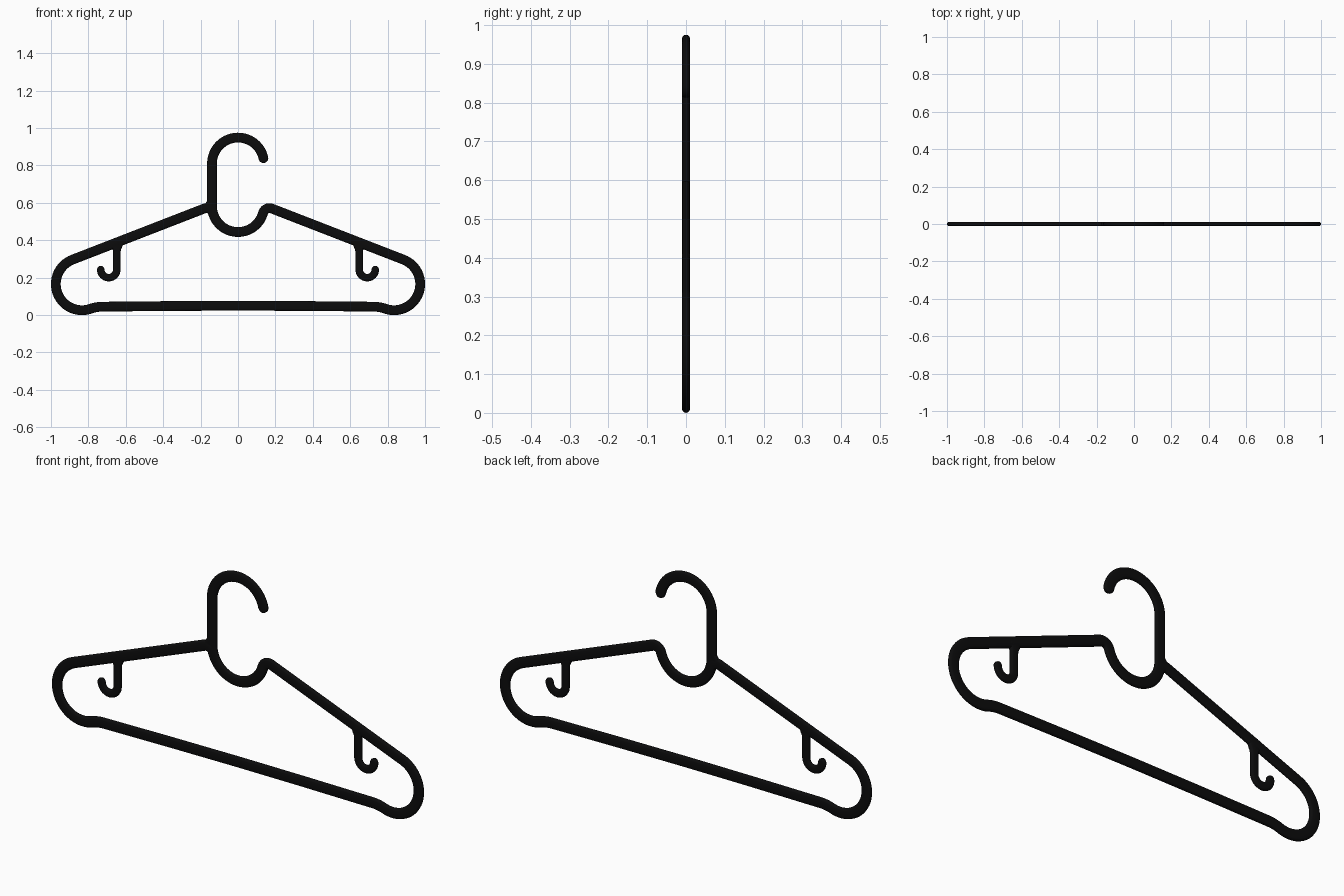
import bpy, bmesh, math
from mathutils import Vector

if "Cube" in bpy.data.objects:
    bpy.data.objects.remove(bpy.data.objects["Cube"])

D = 0.0105   # half depth of the flat rod
W = 0.026    # half width of the main rod

black = bpy.data.materials.new("black_plastic")
black.diffuse_color = (0.0035, 0.0035, 0.0037, 1)
black.use_nodes = True
black.node_tree.nodes["Principled BSDF"].inputs["Base Color"].default_value = black.diffuse_color


def arc(cx, cz, r, a0, a1, n):
    return [(cx + r * math.cos(math.radians(a0 + (a1 - a0) * i / n)),
             cz + r * math.sin(math.radians(a0 + (a1 - a0) * i / n))) for i in range(n + 1)]


def sweep(name, path, widths=None, closed=False, n=6):
    """Sweep a flat, round-edged section along an x-z path; open ends get round caps."""
    pts = [Vector(p) for p in path]
    count = len(pts)
    widths = widths or [W] * count
    rings = []
    for i, p in enumerate(pts):
        a = pts[i - 1] if closed or i else p
        b = pts[(i + 1) % count] if closed or i < count - 1 else p
        rings.append((p, (b - a).normalized(), widths[i]))
    if not closed:
        steps = [math.radians(a) for a in (15, 30, 45, 60, 75, 87)]

        def cap(ring, sign):
            p, t, w = ring
            return [(p + t * sign * w * math.sin(s), t, w * math.cos(s)) for s in steps]
        rings = cap(rings[0], -1)[::-1] + rings + cap(rings[-1], 1)
    bm = bmesh.new()
    loops = []
    for p, t, w in rings:
        r, side, loop = min(w, D), Vector((-t.y, t.x)), []
        for s in (0, 1):
            for k in range(n + 1):
                ang = -math.pi / 2 + math.pi * k / n + math.pi * s
                u = (w - r) * (1 - 2 * s) + r * math.cos(ang)
                q = p + side * u
                loop.append(bm.verts.new((q.x, r * math.sin(ang), q.y)))
        loops.append(loop)
    m = len(loops[0])
    for i in range(len(loops) if closed else len(loops) - 1):
        a, b = loops[i], loops[(i + 1) % len(loops)]
        for k in range(m):
            bm.faces.new((a[k], a[(k + 1) % m], b[(k + 1) % m], b[k]))
    if not closed:
        bm.faces.new(loops[0])
        bm.faces.new(loops[-1])
    bmesh.ops.remove_doubles(bm, verts=bm.verts, dist=1e-5)
    bmesh.ops.recalc_face_normals(bm, faces=bm.faces)
    me = bpy.data.meshes.new(name)
    bm.to_mesh(me)
    bm.free()
    me.materials.append(black)
    for f in me.polygons:
        f.use_smooth = True
    ob = bpy.data.objects.new(name, me)
    bpy.context.collection.objects.link(ob)
    return ob


# Frame: bottom bar, round shoulder ends, sloping arms and neck loop
half = ([(0, 0.05), (0.36, 0.0485)]
        + arc(0.722, -0.16, 0.205, 90, 71, 6)
        + arc(0.834, 0.166, 0.14, -107, 69, 36)
        + arc(0.168, 0.537, 0.035, 69, 165, 14)
        + arc(0, 0.583, 0.139, -18, -90, 16))
mirrored = [(-x, z) for x, z in half[1:-1]][::-1]
sweep("hanger_frame", half + mirrored, closed=True)

# Hanging hook, rising from the left side of the neck loop
sweep("hanging_hook", arc(0, 0.583, 0.139, 205, 180, 6) + arc(0, 0.81, 0.139, 180, 12, 36))
sweep("neck_fillet", [(-0.172, 0.572), (-0.142, 0.617)], [0.016] * 2)

# Small strap hooks under each arm, flared where they join it
for side, label in ((-1, "left"), (1, "right")):
    stem = [(0.648, 0.378), (0.648, 0.36), (0.648, 0.35), (0.648, 0.335)]
    path = stem + arc(0.691, 0.243, 0.043, 180, 360, 20)
    sweep(label + "_strap_hook", [(side * x, z) for x, z in path],
          [0.034, 0.027, 0.022] + [0.02] * (len(path) - 3))
